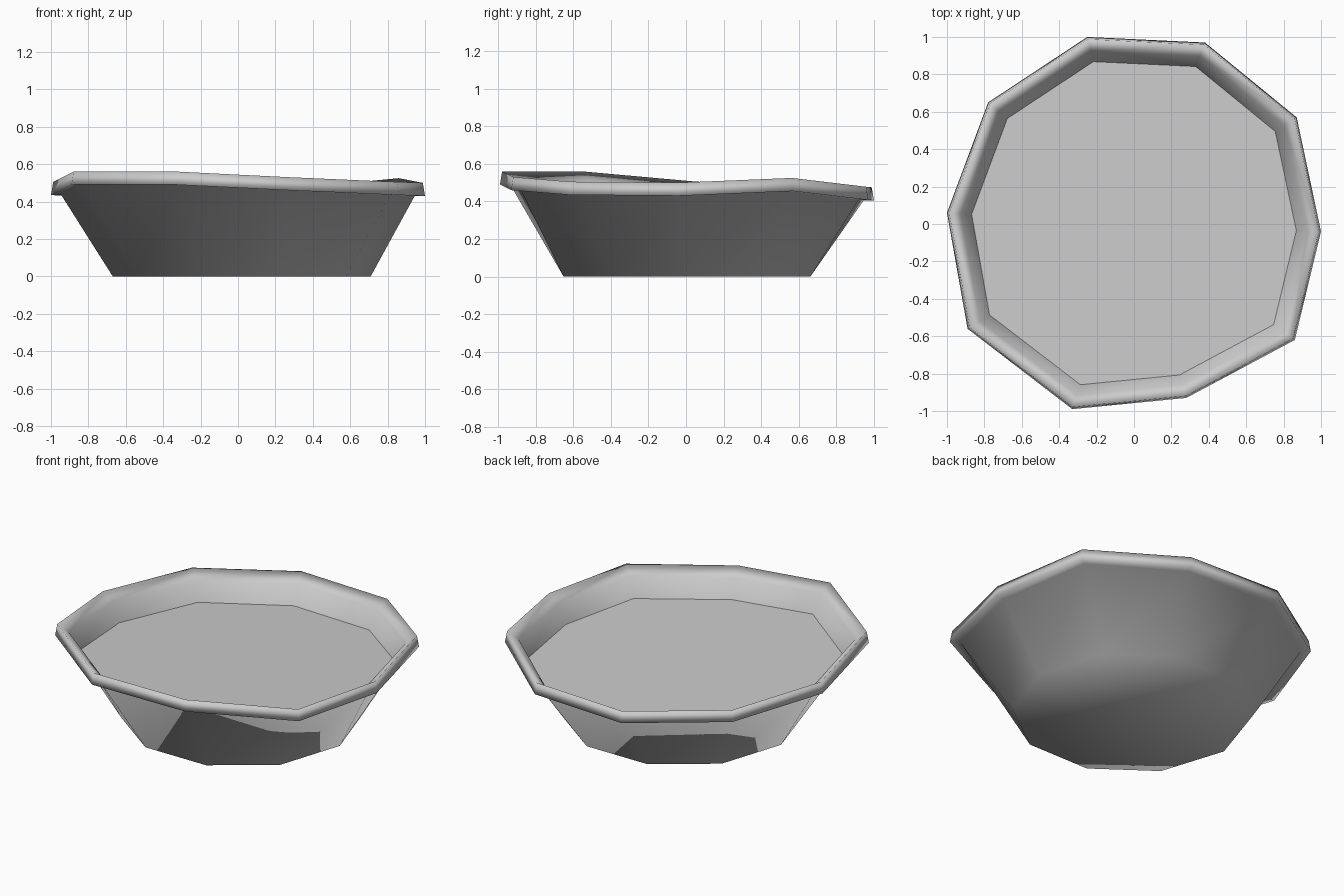
import bpy
import math

if "Cube" in bpy.data.objects:
    bpy.data.objects.remove(bpy.data.objects["Cube"])

# Uneven rim: x, y, z of the top of the lip at each of ten corners
RIM = [(1.0, -.04, .50), (.87, .57, .525), (.38, .97, .478), (-.25, 1.0, .475),
       (-.78, .65, .49), (-1.0, .06, .505), (-.89, -.56, .56), (-.33, -.99, .56),
       (.28, -.93, .53), (.86, -.62, .505)]
N = len(RIM)
LIP = 0.07
DEPTH = 0.165  # liquid level below the lip


def rim_ring(scale, drop):
    return [(x * scale, y * scale, z - drop) for x, y, z in RIM]


def base_ring(r, z):
    return [(.02 + r * math.cos(i * math.tau / N), .005 + r * math.sin(i * math.tau / N), z)
            for i in range(N)]


def make(name, verts, faces):
    me = bpy.data.meshes.new(name)
    me.from_pydata(verts, [], faces)
    for p in me.polygons:
        p.use_smooth = True
    me.update()
    ob = bpy.data.objects.new(name, me)
    bpy.context.collection.objects.link(ob)
    return ob


def loft(name, rings, cap=False):
    verts = [v for r in rings for v in r]
    faces = [(k * N + i, k * N + (i + 1) % N, (k + 1) * N + (i + 1) % N, (k + 1) * N + i)
             for k in range(len(rings) - 1) for i in range(N)]
    if cap:
        faces.append(tuple(reversed(range(N))))
    return make(name, verts, faces)


# Bowl: flat base, flared outer wall, thick lip, inner wall down to the liquid
loft("bowl", [base_ring(.69, 0), rim_ring(.945, LIP), rim_ring(1.0, LIP),
              rim_ring(.988, 0), rim_ring(.925, .05), rim_ring(.868, DEPTH)], cap=True)

# Liquid: gently tilted surface meeting the inner wall
make("liquid_surface", rim_ring(.868, DEPTH), [tuple(range(N))])
